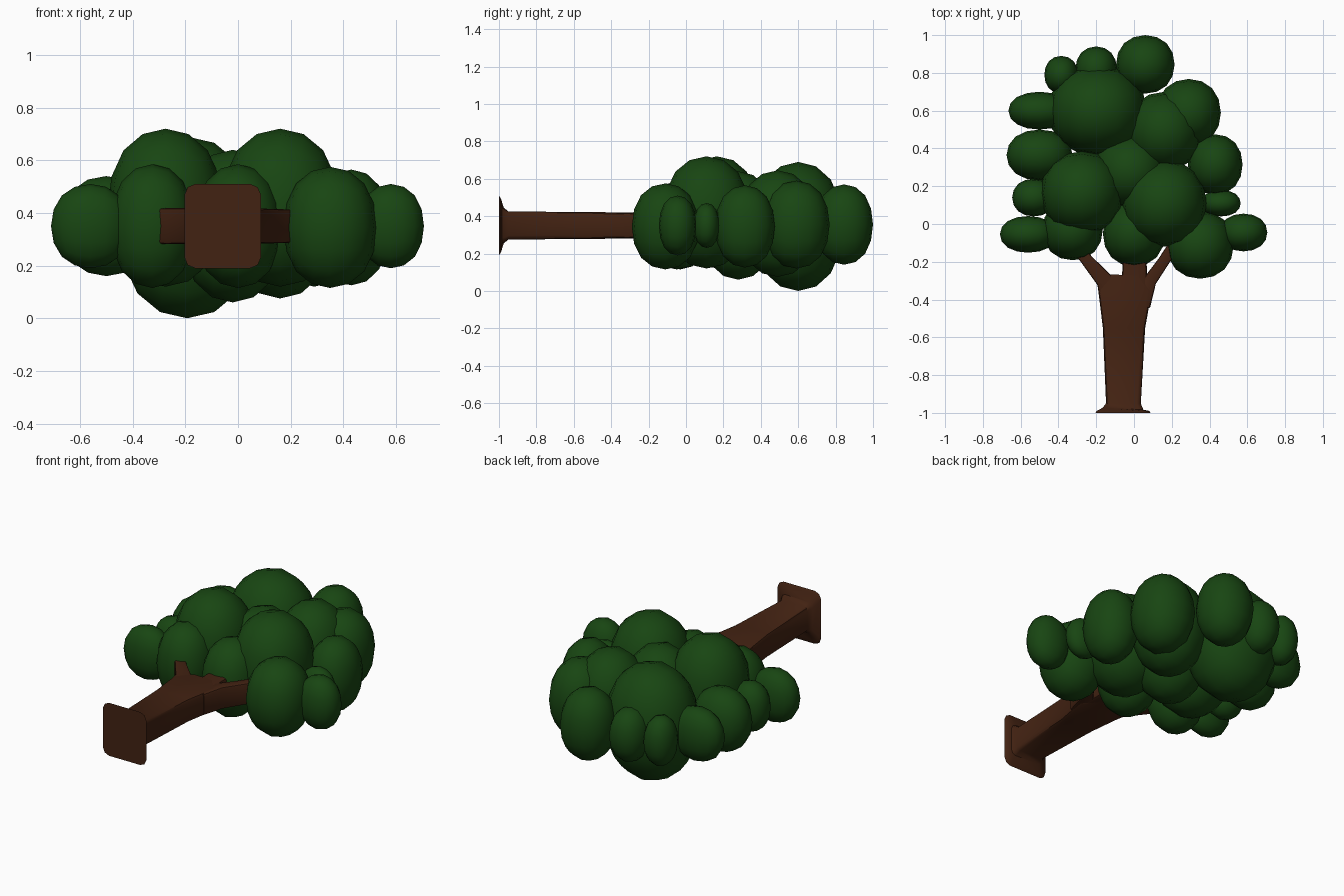
import bpy, bmesh
from mathutils import Vector

if "Cube" in bpy.data.objects:
    bpy.data.objects.remove(bpy.data.objects["Cube"])


def material(name, rgb):
    m = bpy.data.materials.new(name)
    m.diffuse_color = (*rgb, 1)
    m.use_nodes = True
    m.node_tree.nodes["Principled BSDF"].inputs["Base Color"].default_value = m.diffuse_color
    return m


GREEN = material("leaf_green", (0.009, 0.06, 0.006))
BROWN = material("bark_brown", (0.055, 0.016, 0.006))
MID_Z = 0.35


def add_object(name, bm, mat):
    bmesh.ops.recalc_face_normals(bm, faces=bm.faces)
    for f in bm.faces:
        f.smooth = True
    me = bpy.data.meshes.new(name)
    bm.to_mesh(me)
    bm.free()
    me.materials.append(mat)
    ob = bpy.data.objects.new(name, me)
    bpy.context.collection.objects.link(ob)
    return ob


def leaf_clump(name, center, radii):
    # subdivided cube: a slightly squarish ball
    bm = bmesh.new()
    bmesh.ops.create_cube(bm, size=2 / 0.84)
    for v in bm.verts:
        v.co = Vector([c + r * k for c, r, k in zip(center, radii, v.co)])
    ob = add_object(name, bm, GREEN)
    ob.modifiers.new("round", 'SUBSURF').levels = 2
    ob.modifiers["round"].render_levels = 2


def limb(name, path):
    # chamfered-box section swept along (x, y, half width, half height) stations
    bm = bmesh.new()
    rings = []
    for i, (x, y, w, h) in enumerate(path):
        a, b = path[max(i - 1, 0)], path[min(i + 1, len(path) - 1)]
        t = Vector((b[0] - a[0], b[1] - a[1], 0)).normalized()
        side = Vector((t.y, -t.x, 0))
        c = min(w, h) * 0.28
        corner = [(w, h - c), (w - c * 0.3, h - c * 0.3), (w - c, h)]
        pts = corner + [(-p, q) for p, q in reversed(corner)]
        pts += [(-p, -q) for p, q in pts]
        rings.append([bm.verts.new(Vector((x, y, MID_Z)) + side * p + Vector((0, 0, q)))
                      for p, q in pts])
    n = len(rings[0])
    for r0, r1 in zip(rings, rings[1:]):
        for k in range(n):
            bm.faces.new((r0[k], r0[(k + 1) % n], r1[(k + 1) % n], r1[k]))
    bm.faces.new(rings[0])
    bm.faces.new(rings[-1])
    ob = add_object(name, bm, BROWN)
    bpy.context.view_layer.objects.active = ob
    ob.select_set(True)
    bpy.ops.object.shade_smooth_by_angle(angle=0.7)
    ob.select_set(False)


# trunk with flared foot
limb("trunk", [(-.058, -1, .145, .16), (-.058, -.99, .14, .145), (-.058, -.978, .108, .095),
               (-.056, -.95, .092, .075), (-.053, -.55, .112, .072),
               (-.048, -.35, .142, .07), (-.045, -.27, .08, .068)])
# three branches entering the crown
limb("left_branch", [(-.11, -.42, .07, .068), (-.155, -.30, .045, .068),
                     (-.25, -.19, .032, .068), (-.32, -.1, .03, .066)])
limb("middle_branch", [(.0, -.4, .08, .068), (.003, -.25, .065, .068), (.005, -.08, .06, .066)])
limb("right_branch", [(.03, -.42, .06, .066), (.085, -.30, .035, .066),
                      (.155, -.20, .03, .064), (.22, -.1, .03, .062)])

# crown: name, x, y, z, radius x, y, z
CLUMPS = [
    ("back_left_large", -.193, .60, .345, .26, .24, .345),
    ("middle_left_large", -.275, .165, .42, .22, .22, .30),
    ("middle_right_large", .16, .11, .42, .225, .23, .30),
    ("core", -.02, .28, .35, .20, .20, .29),
    ("back_right_inner", .16, .49, .36, .20, .21, .285),
    ("back_right_outer", .29, .59, .355, .17, .178, .235),
    ("back_tip", .06, .845, .355, .155, .155, .215),
    ("back_small", -.20, .82, .35, .11, .12, .16),
    ("back_left_small", -.385, .79, .35, .09, .10, .15),
    ("left_upper", -.50, .60, .35, .165, .10, .16),
    ("left_middle", -.50, .365, .35, .175, .135, .19),
    ("left_lower", -.53, .14, .35, .115, .10, .15),
    ("left_end", -.56, -.055, .35, .15, .097, .16),
    ("front_left", -.325, -.03, .35, .16, .162, .235),
    ("front_middle", .0, -.05, .35, .165, .175, .235),
    ("front_right", .35, -.11, .345, .178, .18, .23),
    ("right_end", .58, -.045, .35, .126, .10, .16),
    ("right_small", .46, .11, .35, .105, .07, .12),
    ("right_middle", .43, .315, .345, .145, .16, .22),
]
for label, x, y, z, rx, ry, rz in CLUMPS:
    leaf_clump("foliage_" + label, (x, y, z), (rx, ry, rz))
